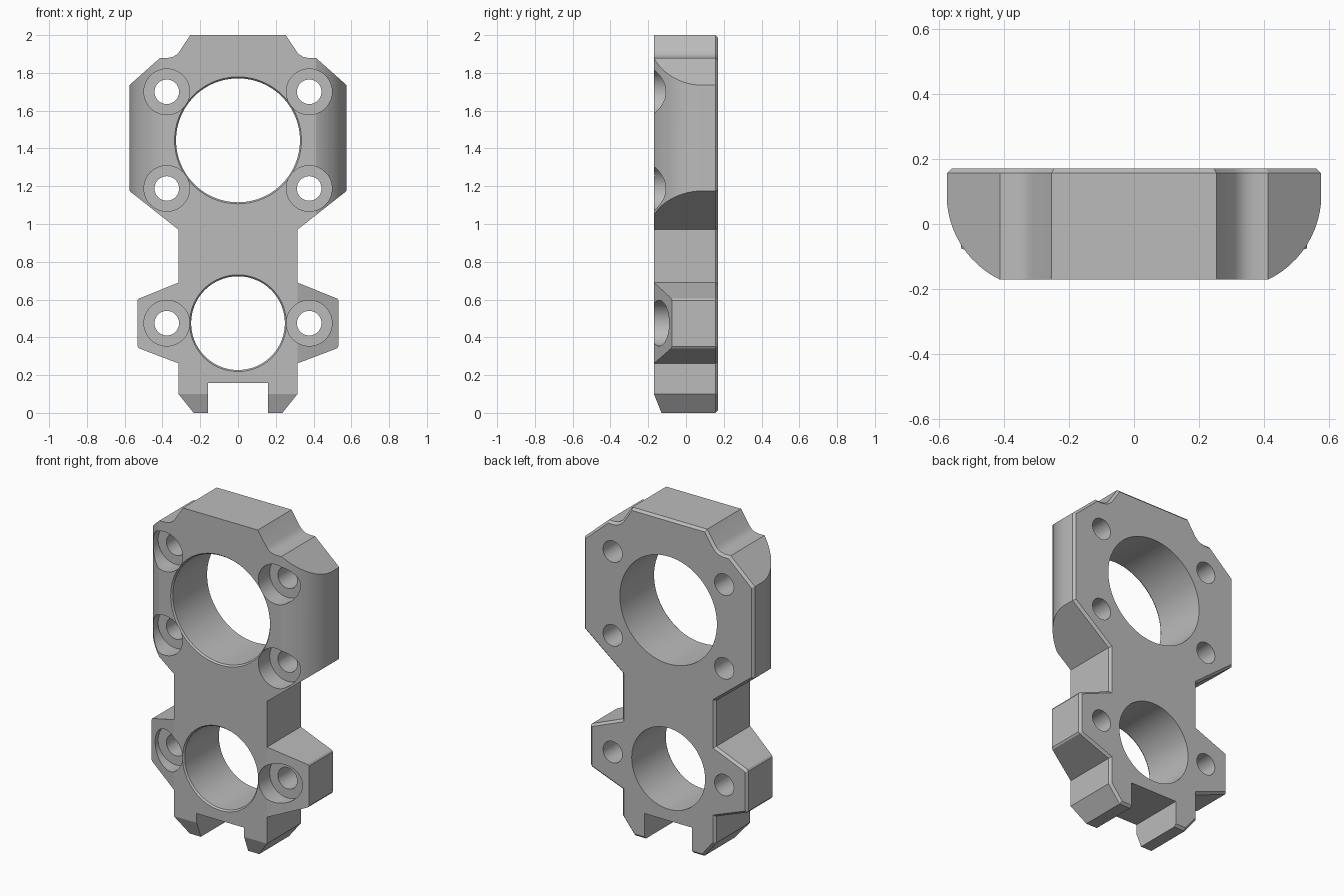
import bpy, bmesh, math
from mathutils import Vector

cube = bpy.data.objects.get("Cube")
if cube:
    bpy.data.objects.remove(cube, do_unlink=True)

FRONT, BACK = -0.17, 0.17


def add_object(name, bm):
    bmesh.ops.recalc_face_normals(bm, faces=bm.faces[:])
    mesh = bpy.data.meshes.new(name)
    bm.to_mesh(mesh)
    bm.free()
    obj = bpy.data.objects.new(name, mesh)
    bpy.context.collection.objects.link(obj)
    return obj


def prism(points, sweep):
    """Sweep a closed polygon along a vector."""
    bm = bmesh.new()
    face = bm.faces.new([bm.verts.new(p) for p in points])
    result = bmesh.ops.extrude_face_region(bm, geom=[face], use_keep_orig=True)
    moved = [v for v in result["geom"] if isinstance(v, bmesh.types.BMVert)]
    bmesh.ops.translate(bm, verts=moved, vec=Vector(sweep))
    return bm


def lathe(profile, x, z, sides):
    """Round solid along y from (radius, y) steps."""
    bm = bmesh.new()
    rings = []
    for r, y in profile:
        angles = [2 * math.pi * i / sides for i in range(sides)]
        rings.append([bm.verts.new((x + r * math.cos(a), y, z + r * math.sin(a))) for a in angles])
    for low, high in zip(rings, rings[1:]):
        for i in range(sides):
            j = (i + 1) % sides
            bm.faces.new((low[i], low[j], high[j], high[i]))
    bm.faces.new(rings[0])
    bm.faces.new(rings[-1])
    return bm


def cut(target, bm):
    cutter = add_object("cutter", bm)
    cutter.hide_render = True
    mod = target.modifiers.new("cut", "BOOLEAN")
    mod.operation = "DIFFERENCE"
    mod.solver = "EXACT"
    mod.object = cutter
    bpy.context.view_layer.objects.active = target
    bpy.ops.object.modifier_apply(modifier=mod.name)
    bpy.data.objects.remove(cutter, do_unlink=True)


# Plate outline: one half from the top down, then mirrored
half = [(0.253, 2.0), (0.311, 1.912), (0.325, 1.897), (0.345, 1.885), (0.37, 1.88),
        (0.412, 1.88), (0.575, 1.735), (0.575, 1.175), (0.315, 0.97),
        (0.315, 0.69), (0.525, 0.605), (0.532, 0.595), (0.532, 0.352), (0.525, 0.342),
        (0.315, 0.262), (0.315, 0.1), (0.235, 0.0)]
outline = half + [(-x, z) for x, z in reversed(half)]
bm = prism([(x, FRONT, z) for x, z in outline], (0, BACK - FRONT, 0))

# Chamfer around the back rim
rim = [e for e in bm.edges if all(v.co.y > 0 for v in e.verts)]
bmesh.ops.recalc_face_normals(bm, faces=bm.faces[:])
bmesh.ops.bevel(bm, geom=rim, offset=0.014, segments=1, affect="EDGES")
plate = add_object("bracket_plate", bm)

# Rounded front corners of the upper block and sloped fronts of the lower ears
for side in (1, -1):
    arc = []
    for i in range(13):
        a = math.radians(64 * i / 12)
        arc.append((side * (0.285 + 0.2905 * math.cos(a)), 0.09 - 0.29 * math.sin(a), 0.9))
    arc += [(side * 0.41, -0.3, 0.9), (side * 0.7, -0.3, 0.9), (side * 0.7, 0.09, 0.9)]
    cut(plate, prism(arc, (0, 0, 1.05)))
    slope = [(0.315, FRONT), (0.315, -0.3), (0.745, -0.3), (0.745, 0.02)]
    cut(plate, prism([(side * x, y, 0.2) for x, y in slope], (0, 0, 0.6)))

# Sloped front of the feet, and the notch between them
cut(plate, prism([(-1, FRONT, 0.1), (-1, -0.09, -0.1), (-1, -0.3, -0.1), (-1, -0.3, 0.1)], (2, 0, 0)))
cut(plate, prism([(-0.16, -1, -0.1), (0.16, -1, -0.1), (0.16, -1, 0.157), (-0.16, -1, 0.157)], (0, 2, 0)))

# Two large bores with a fine front chamfer
for z, r in ((1.443, 0.328), (0.475, 0.248)):
    cut(plate, lathe([(r + 0.008, -0.3), (r + 0.008, FRONT), (r, FRONT + 0.01), (r, 0.3)], 0, z, 96))

# Counterbored bolt holes
for z in (1.7, 1.188, 0.475):
    for x in (-0.377, 0.377):
        cut(plate, lathe([(0.121, -0.3), (0.121, -0.06), (0.065, -0.06), (0.065, 0.3)], x, z, 48))

# Single grey finish
grey = bpy.data.materials.new("plain_grey")
grey.use_nodes = True
colour = (0.5, 0.5, 0.5, 1)
grey.diffuse_color = colour
grey.node_tree.nodes["Principled BSDF"].inputs["Base Color"].default_value = colour
plate.data.materials.clear()
plate.data.materials.append(grey)

bpy.ops.object.select_all(action="DESELECT")
plate.select_set(True)
bpy.context.view_layer.objects.active = plate
bpy.ops.object.shade_smooth_by_angle(angle=math.radians(20))
